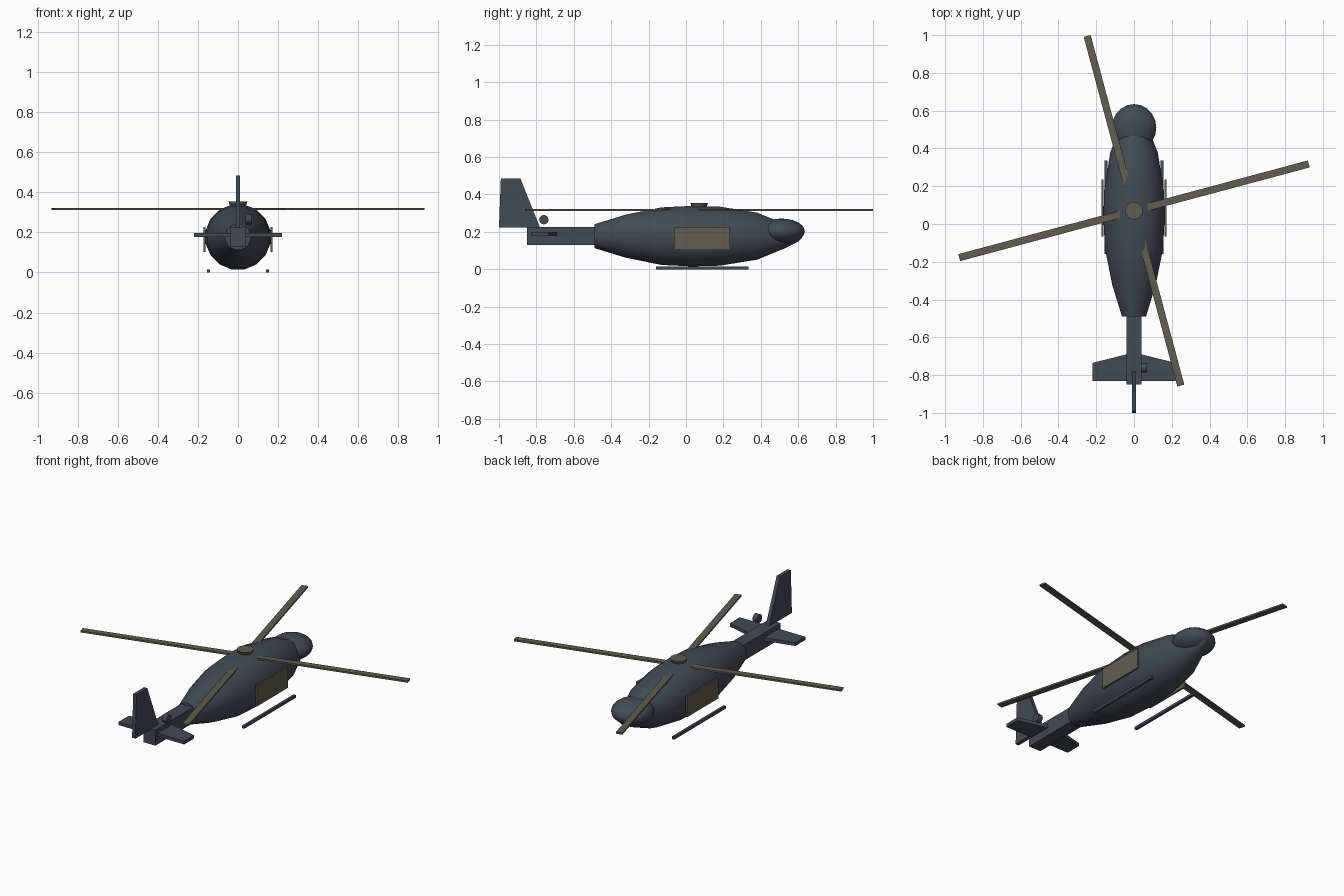
import bpy, bmesh, math
from mathutils import Matrix, Vector

cube = bpy.data.objects.get("Cube")
if cube:
    bpy.data.objects.remove(cube, do_unlink=True)


def material(name, colour):
    m = bpy.data.materials.new(name)
    m.use_nodes = True
    m.diffuse_color = (*colour, 1)
    m.node_tree.nodes["Principled BSDF"].inputs["Base Color"].default_value = (*colour, 1)
    return m


SLATE = material("slate_blue", (0.058, 0.068, 0.087))
OLIVE = material("olive_grey", (0.115, 0.110, 0.085))


def finish(name, bm, mat, smooth=False):
    bmesh.ops.recalc_face_normals(bm, faces=bm.faces[:])
    mesh = bpy.data.meshes.new(name)
    bm.to_mesh(mesh)
    bm.free()
    mesh.materials.append(mat)
    ob = bpy.data.objects.new(name, mesh)
    bpy.context.collection.objects.link(ob)
    if smooth:
        bpy.ops.object.select_all(action="DESELECT")
        ob.select_set(True)
        bpy.context.view_layer.objects.active = ob
        bpy.ops.object.shade_smooth_by_angle(angle=math.radians(30))
    return ob


def box(name, low, high, mat, turn=Matrix()):
    low, high = Vector(low), Vector(high)
    bm = bmesh.new()
    bmesh.ops.create_cube(bm, size=1)
    for v in bm.verts:
        v.co = (low + high) / 2 + v.co * (high - low)
    bm.transform(turn)
    return finish(name, bm, mat)


def plate(name, outline, thickness, mat):
    """Extrude a closed outline symmetrically along its normal."""
    bm = bmesh.new()
    face = bm.faces.new([bm.verts.new(p) for p in outline])
    face.normal_update()
    step = face.normal * thickness
    out = bmesh.ops.extrude_face_region(bm, geom=[face])
    moved = {v for v in out["geom"] if isinstance(v, bmesh.types.BMVert)}
    for v in bm.verts:
        v.co += step / 2 if v in moved else -step / 2
    return finish(name, bm, mat)


def cylinder(name, r1, r2, depth, place, mat):
    bm = bmesh.new()
    bmesh.ops.create_cone(bm, cap_ends=True, segments=16, radius1=r1,
                          radius2=r2, depth=depth, matrix=place)
    return finish(name, bm, mat, True)


# Fuselage: rings along y, cut flat at the tail
AXIS_Z, SIDES = 0.177, 16
rings = [(-0.49, 0.065), (-0.32, 0.118), (-0.13, 0.157), (0.03, 0.165),
         (0.18, 0.161), (0.38, 0.128), (0.52, 0.07), (0.6, 0.03), (0.62, 0.008)]
bm = bmesh.new()
loops = []
for y, r in rings:
    loops.append([bm.verts.new((r * math.cos(a), y, AXIS_Z + r * math.sin(a)))
                  for a in (math.tau * (i + 0.5) / SIDES for i in range(SIDES))])
for a, b in zip(loops, loops[1:]):
    for i in range(SIDES):
        j = (i + 1) % SIDES
        bm.faces.new((a[i], a[j], b[j], b[i]))
bm.faces.new(loops[0])
bm.faces.new(loops[-1])
finish("fuselage", bm, SLATE, True)

# Canopy bulb at the nose
bm = bmesh.new()
bmesh.ops.create_uvsphere(bm, u_segments=20, v_segments=12, radius=1)
bm.transform(Matrix.Translation((0, 0.51, 0.203)) @ Matrix.Diagonal((0.118, 0.125, 0.068, 1)))
finish("canopy", bm, SLATE, True)

# Tail boom, fin and stabilizer
box("tail_boom", (-0.04, -0.85, 0.13), (0.04, -0.47, 0.225), SLATE)
plate("tail_fin", [(0, -1, 0.222), (0, -0.78, 0.222), (0, -0.885, 0.485), (0, -0.99, 0.485)],
      0.022, SLATE)
plate("stabilizer", [(-0.22, -0.83, 0.188), (0.22, -0.83, 0.188), (0.22, -0.735, 0.188),
                     (0.04, -0.69, 0.188), (-0.04, -0.69, 0.188), (-0.22, -0.735, 0.188)],
      0.02, SLATE)
cylinder("tail_rotor_hub", 0.025, 0.025, 0.03,
         Matrix.Translation((0.053, -0.76, 0.265)) @ Matrix.Rotation(math.pi / 2, 4, "Y"), SLATE)

# Skids and side doors
for side, s in (("left", 1), ("right", -1)):
    box(side + "_skid", (s * 0.147 - 0.008, -0.16, 0), (s * 0.147 + 0.008, 0.335, 0.016), SLATE)
    box(side + "_door", (s * 0.167 - 0.005, -0.065, 0.103), (s * 0.167 + 0.005, 0.235, 0.226), OLIVE)

# Main rotor: four blades around the hub
HUB_Y = 0.07
cylinder("rotor_hub", 0.034, 0.047, 0.04, Matrix.Translation((0, HUB_Y, 0.335)), OLIVE)
for k in range(4):
    turn = (Matrix.Translation((0, HUB_Y, 0.316))
            @ Matrix.Rotation(math.radians(15 + 90 * k), 4, "Z"))
    box(f"rotor_blade_{k + 1}", (0.02, -0.019, -0.005), (0.958, 0.019, 0.005), OLIVE, turn)
